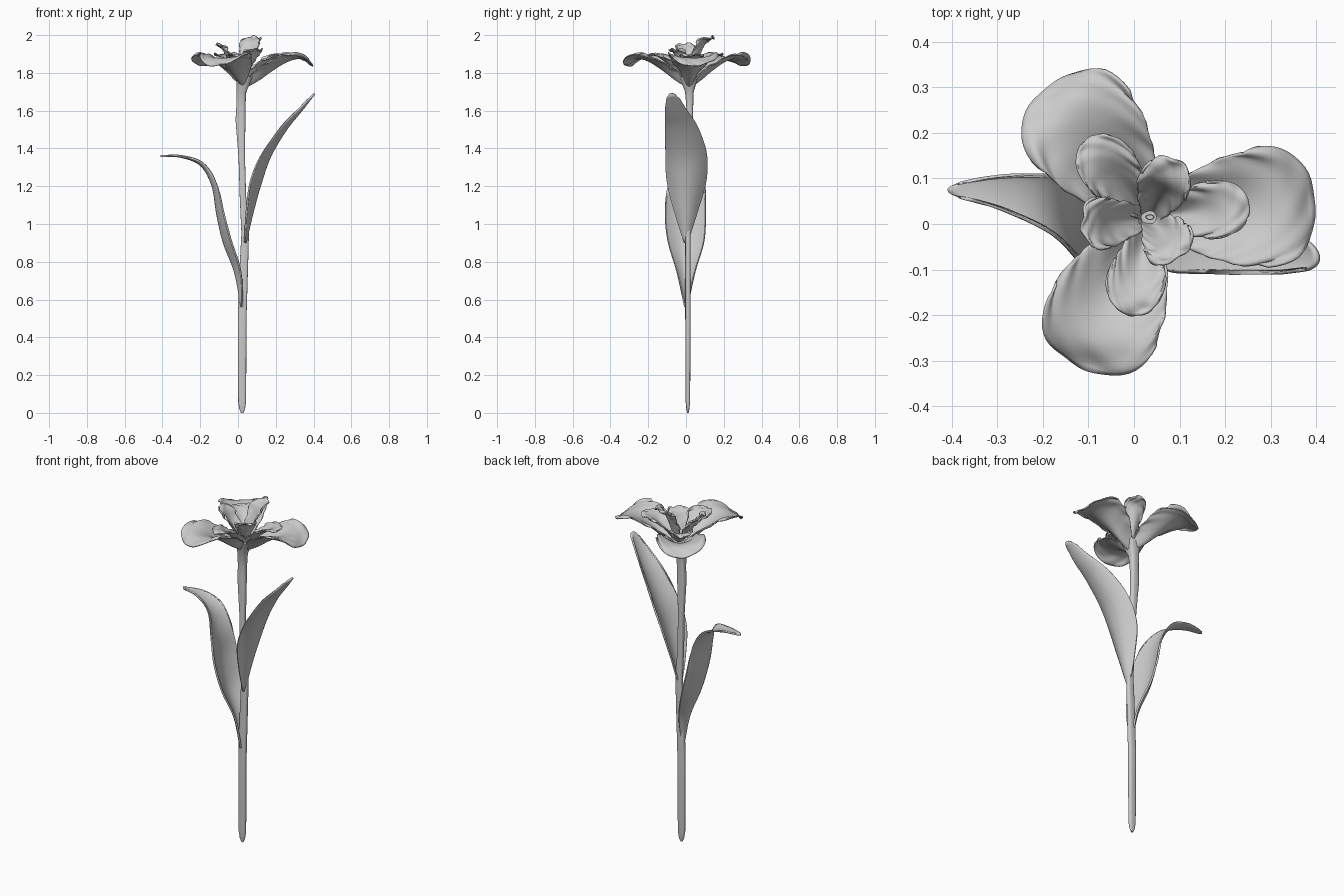
import bpy, bmesh, math, random
from mathutils import Vector

cube = bpy.data.objects.get("Cube")
if cube:
    bpy.data.objects.remove(cube)
random.seed(4)

grey = bpy.data.materials.new("pale_grey")
grey.use_nodes = True
grey.diffuse_color = (0.6, 0.6, 0.6, 1)
grey.node_tree.nodes["Principled BSDF"].inputs["Base Color"].default_value = grey.diffuse_color


def sample(keys, t):
    """Smooth curve through evenly spaced keys (numbers or vectors)."""
    n = len(keys) - 1
    i = min(int(t * n), n - 1)
    f = t * n - i
    b, c = keys[i], keys[i + 1]
    a = keys[i - 1] if i else b * 2 - c
    d = keys[i + 2] if i + 2 <= n else c * 2 - b
    return b + (c - a) * (f / 2) + (a * 2 - b * 5 + c * 4 - d) * (f * f / 2) \
        + (b * 3 - a - c * 3 + d) * (f ** 3 / 2)


def finish(name, bm):
    bmesh.ops.recalc_face_normals(bm, faces=bm.faces)
    mesh = bpy.data.meshes.new(name)
    bm.to_mesh(mesh)
    bm.free()
    mesh.materials.append(grey)
    obj = bpy.data.objects.new(name, mesh)
    bpy.context.collection.objects.link(obj)
    bpy.ops.object.select_all(action="DESELECT")
    obj.select_set(True)
    bpy.context.view_layer.objects.active = obj
    bpy.ops.object.shade_smooth_by_angle(angle=math.radians(60))
    return obj


def blade(name, path, widths, cups, side, tip, ruffle=0.0, thick=0.006, rows=34, cols=24):
    """Cupped sheet swept along a path; tip is the share of length that rounds off."""
    path = [Vector(p) for p in path]
    p1, p2, p3 = (random.uniform(0, 6) for _ in range(3))
    bm = bmesh.new()
    grid = []
    for i in range(rows + 1):
        u = i / rows
        half = sample(widths, u)
        row = []
        for j in range(cols + 1):
            v = math.sin((j / cols - .5) * math.pi)
            t = u * (1 - tip * (1 - math.sqrt(max(0, 1 - v * v))))
            tangent = sample(path, min(t + .02, 1)) - sample(path, max(t - .02, 0))
            up = tangent.cross(side).normalized()
            rim = max(abs(v) ** 4, u ** 8) * u
            wave = math.sin(19 * u + 5 * v + p1) + .7 * math.sin(33 * u - 8 * v + p2)
            lift = sample(cups, t) * v * v + ruffle * rim * wave
            trim = 1 + ruffle * 4 * math.sin(25 * u + 4 * v + p3) * rim
            row.append(bm.verts.new(sample(path, t) + side * (half * v * trim) + up * lift))
        grid.append(row)
    for a, b in zip(grid, grid[1:]):
        for j in range(cols):
            bm.faces.new((a[j], a[j + 1], b[j + 1], b[j]))
    obj = finish(name, bm)
    solid = obj.modifiers.new("thickness", "SOLIDIFY")
    solid.thickness = thick
    solid.offset = 0


def petal(name, degrees, profile, widths, cups, tip, ruffle):
    """Blade radiating from the flower centre; profile holds radius and height."""
    a = math.radians(degrees)
    path = [(.035 + r * math.cos(a), .015 + r * math.sin(a), z) for r, z in profile]
    side = Vector((-math.sin(a), math.cos(a), 0))
    blade(name, path, widths, cups, side, tip, ruffle)


def tube(name, rings, power, sides=24):
    """Tube of x, y, z, x radius, y radius rings; a low power squares the section."""
    bm = bmesh.new()
    loops = []
    for x, y, z, rx, ry in rings:
        loop = []
        for k in range(sides):
            c, s = math.cos(k * math.tau / sides), math.sin(k * math.tau / sides)
            loop.append(bm.verts.new((x + rx * math.copysign(abs(c) ** power, c),
                                      y + ry * math.copysign(abs(s) ** power, s), z)))
        loops.append(loop)
    for a, b in zip(loops, loops[1:]):
        for k in range(sides):
            m = (k + 1) % sides
            bm.faces.new((a[k], a[m], b[m], b[k]))
    bm.faces.new(loops[0])
    bm.faces.new(loops[-1])
    finish(name, bm)


# Stem, flaring into the flower base
tube("stem", [(.022, .01, 0, .006, .004), (.022, .01, .02, .015, .008),
              (.022, .01, .06, .021, .012), (.022, .01, .5, .023, .014),
              (.032, .01, .8, .022, .014), (.038, .01, .95, .02, .014),
              (.026, .011, 1.15, .017, .014), (.02, .015, 1.35, .017, .015),
              (.013, .02, 1.55, .026, .016), (.015, .02, 1.62, .024, .018),
              (.018, .018, 1.7, .026, .023), (.03, .016, 1.75, .037, .04),
              (.035, .015, 1.78, .045, .048)], .65)

# Two long leaves, hollow towards the stem
Y = Vector((0, 1, 0))
blade("left_leaf", [(.04, 0, .9), (.08, 0, 1.07), (.122, .003, 1.22), (.172, 0, 1.36),
                    (.255, -.025, 1.5), (.335, -.055, 1.6), (.405, -.075, 1.69)],
      [.008, .06, .1, .108, .09, .062, .032], [.005, .035, .055, .045, .03, .015, .005],
      Y, .08, thick=.01)
blade("right_leaf", [(.018, 0, .56), (-.015, 0, .74), (-.075, 0, .9), (-.11, -.003, 1.05),
                     (-.135, .005, 1.2), (-.195, .045, 1.31), (-.3, .07, 1.355),
                     (-.41, .075, 1.36)],
      [.006, .045, .092, .106, .1, .07, .042, .016], [.005, .03, .04, .035, .025, .015, .005, 0],
      Y * -1, .06, thick=.01)

# Three whorls of petals
upright_profiles = [
    [(.01, 1.76), (.04, 1.84), (.065, 1.91), (.09, 1.965), (.14, 1.99)],
    [(.01, 1.76), (.05, 1.82), (.09, 1.88), (.12, 1.93), (.15, 1.955)],
    [(.01, 1.76), (.035, 1.82), (.06, 1.87), (.08, 1.91), (.11, 1.925)]]
for k, word in enumerate(("left", "back", "front")):
    petal(word + "_outer_petal", (5, 127, 245)[k],
          [(.01, 1.725), (.08, 1.765), (.15, 1.815), (.23, 1.862), (.3, 1.875), (.365, 1.84)],
          [.022, .04, .07, .1, .12, .13], [.02, .055, .055, .04, .015, -.01], .32, .006)
    petal(word + "_inner_petal", (7, 130, 258)[k],
          [(.01, 1.755), (.06, 1.805), (.12, 1.855), (.17, 1.89), (.22, 1.895)],
          [.018, .026, .04, .055, .064], [.015, .03, .025, .01, -.005], .35, .006)
    petal(word + "_upright_petal", 67 + 120 * k, upright_profiles[k],
          [.02, .028, .04, .052, .056], [.015, .025, .02, .01, 0], .25, .006)

# Pistil in the flower centre
tube("pistil", [(.035, .015, 1.74, .007, .007), (.035, .015, 1.83, .004, .004),
                (.035, .015, 1.84, .01, .006), (.035, .015, 1.85, .008, .005)], 1)
